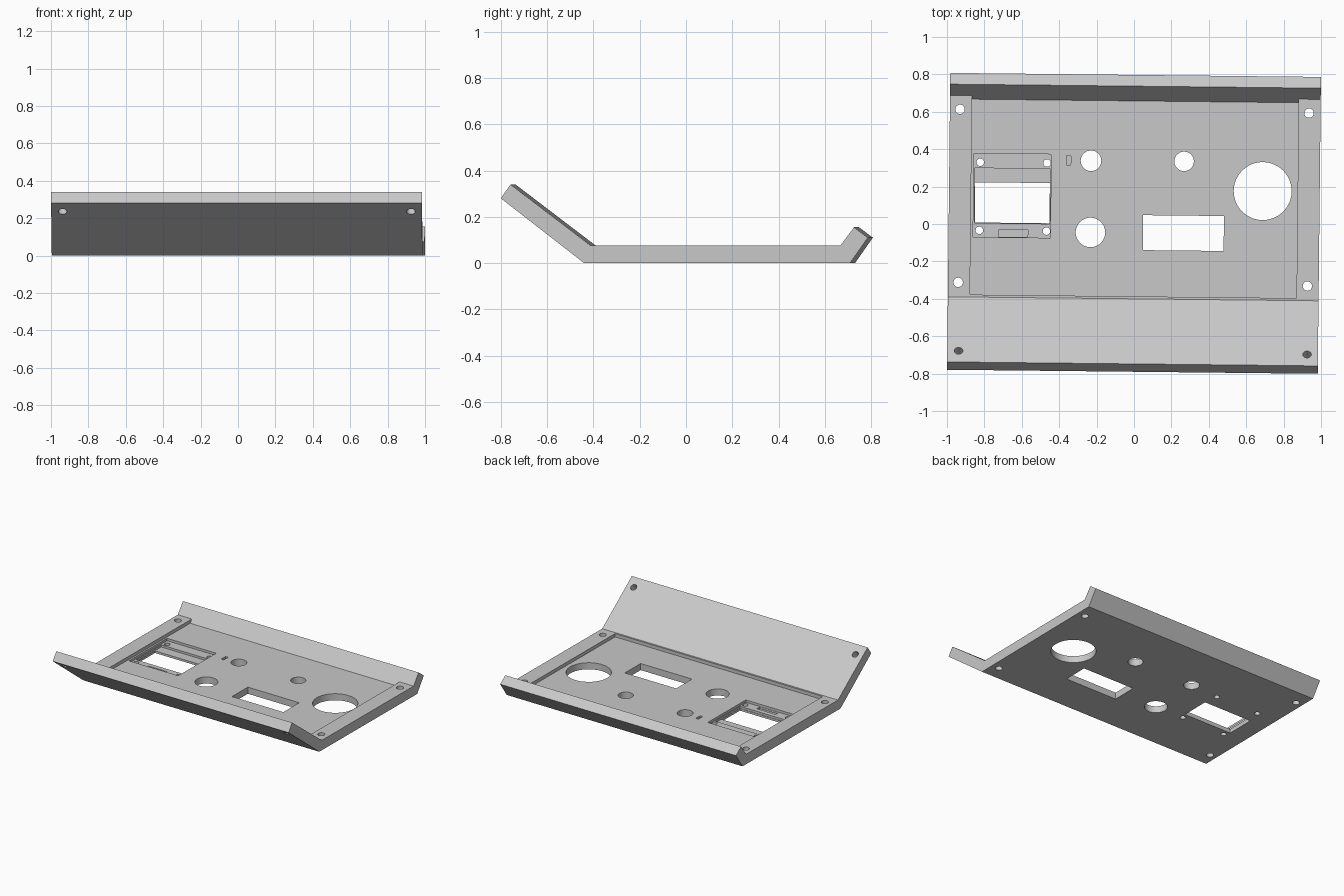
import bpy, bmesh, math
from mathutils import Matrix

if "Cube" in bpy.data.objects:
    bpy.data.objects.remove(bpy.data.objects["Cube"])

TILT = -0.0108                      # slight turn of the whole panel about z
SPIN = Matrix.Rotation(TILT, 4, 'Z')

grey = bpy.data.materials.new("panel grey")
grey.diffuse_color = (0.58, 0.58, 0.58, 1)
grey.use_nodes = True
grey.node_tree.nodes["Principled BSDF"].inputs["Base Color"].default_value = grey.diffuse_color


def add_object(name, bm, matrix):
    bmesh.ops.recalc_face_normals(bm, faces=bm.faces)
    mesh = bpy.data.meshes.new(name)
    bm.to_mesh(mesh)
    bm.free()
    mesh.materials.append(grey)
    ob = bpy.data.objects.new(name, mesh)
    ob.matrix_world = matrix
    bpy.context.collection.objects.link(ob)
    return ob


def prism(name, profile, half_width):
    """Extrude a (y, z) profile along x."""
    bm = bmesh.new()
    rows = [[bm.verts.new((x, y, z)) for y, z in profile]
            for x in (-half_width, half_width)]
    n = len(profile)
    bm.faces.new(rows[0])
    bm.faces.new(rows[1])
    for i in range(n):
        j = (i + 1) % n
        bm.faces.new((rows[0][i], rows[0][j], rows[1][j], rows[1][i]))
    return add_object(name, bm, SPIN)


def box(x0, x1, y0, y1, z0, z1):
    bm = bmesh.new()
    bmesh.ops.create_cube(bm, size=1)
    bmesh.ops.scale(bm, vec=(x1 - x0, y1 - y0, z1 - z0), verts=bm.verts)
    place = Matrix.Translation(((x0 + x1) / 2, (y0 + y1) / 2, (z0 + z1) / 2))
    return add_object("cutter", bm, place @ SPIN)


def drill(x, y, r, z=0.05, lean=0.0, depth=0.3, sides=48):
    bm = bmesh.new()
    bmesh.ops.create_cone(bm, cap_ends=True, segments=sides,
                          radius1=r, radius2=r, depth=depth)
    place = Matrix.Translation((x, y, z))
    return add_object("cutter", bm, place @ SPIN @ Matrix.Rotation(lean, 4, 'X'))


# Bent panel: tall front flap, flat base, short back lip
panel = prism("control_panel", [
    (-0.43, 0), (-0.79, 0.28), (-0.748, 0.34), (-0.40, 0.075),
    (0.677, 0.075), (0.737, 0.155), (0.797, 0.11), (0.72, 0)], 0.991)

cutters = [
    # Wide recess between the raised end strips
    prism("cutter", [(-0.387, 0.05), (0.658, 0.05), (0.677, 0.075),
                     (0.5, 0.2), (-0.387, 0.2)], 0.873),
    # Display recess, inner ledge, window and cable notch
    box(-0.858, -0.445, -0.072, 0.375, 0.032, 0.2),
    box(-0.852, -0.449, 0.003, 0.297, 0.016, 0.2),
    box(-0.850, -0.451, 0.006, 0.221, -0.1, 0.2),
    box(-0.725, -0.568, -0.070, -0.032, 0.018, 0.2),
    # Lower rectangular opening and small blind slot
    box(0.048, 0.48, -0.142, 0.045, -0.1, 0.2),
    box(-0.36, -0.338, 0.315, 0.365, 0.02, 0.2),
]
# Round control openings
for x, y, r in [(-0.23, 0.338, 0.055), (-0.233, -0.045, 0.079),
                (0.268, 0.335, 0.052), (0.688, 0.176, 0.155)]:
    cutters.append(drill(x, y, r))
# Screw holes in the end strips
for x, y in [(-0.93, 0.613), (0.936, 0.593), (-0.94, -0.312), (0.927, -0.332)]:
    cutters.append(drill(x, y, 0.025, sides=32))
# Screw holes around the display
for x, y in [(-0.822, 0.33), (-0.465, 0.326), (-0.827, -0.034), (-0.468, -0.038)]:
    cutters.append(drill(x, y, 0.02, sides=32))
# Screw holes square to the front flap
for x, y in [(-0.938, -0.70), (0.925, -0.72)]:
    cutters.append(drill(x, y, 0.023, z=0.265, lean=-math.atan2(0.28, 0.36),
                         depth=0.25, sides=32))

for c in cutters:
    c.hide_render = True
    mod = panel.modifiers.new("cut", 'BOOLEAN')
    mod.operation = 'DIFFERENCE'
    mod.solver = 'EXACT'
    mod.object = c

# Bake the cuts and remove the cutters
bpy.context.view_layer.update()
done = bpy.data.meshes.new_from_object(
    panel.evaluated_get(bpy.context.evaluated_depsgraph_get()))
panel.modifiers.clear()
panel.data = done
for c in cutters:
    bpy.data.objects.remove(c)

bpy.context.view_layer.objects.active = panel
panel.select_set(True)
bpy.ops.object.shade_smooth_by_angle(angle=math.radians(30))
